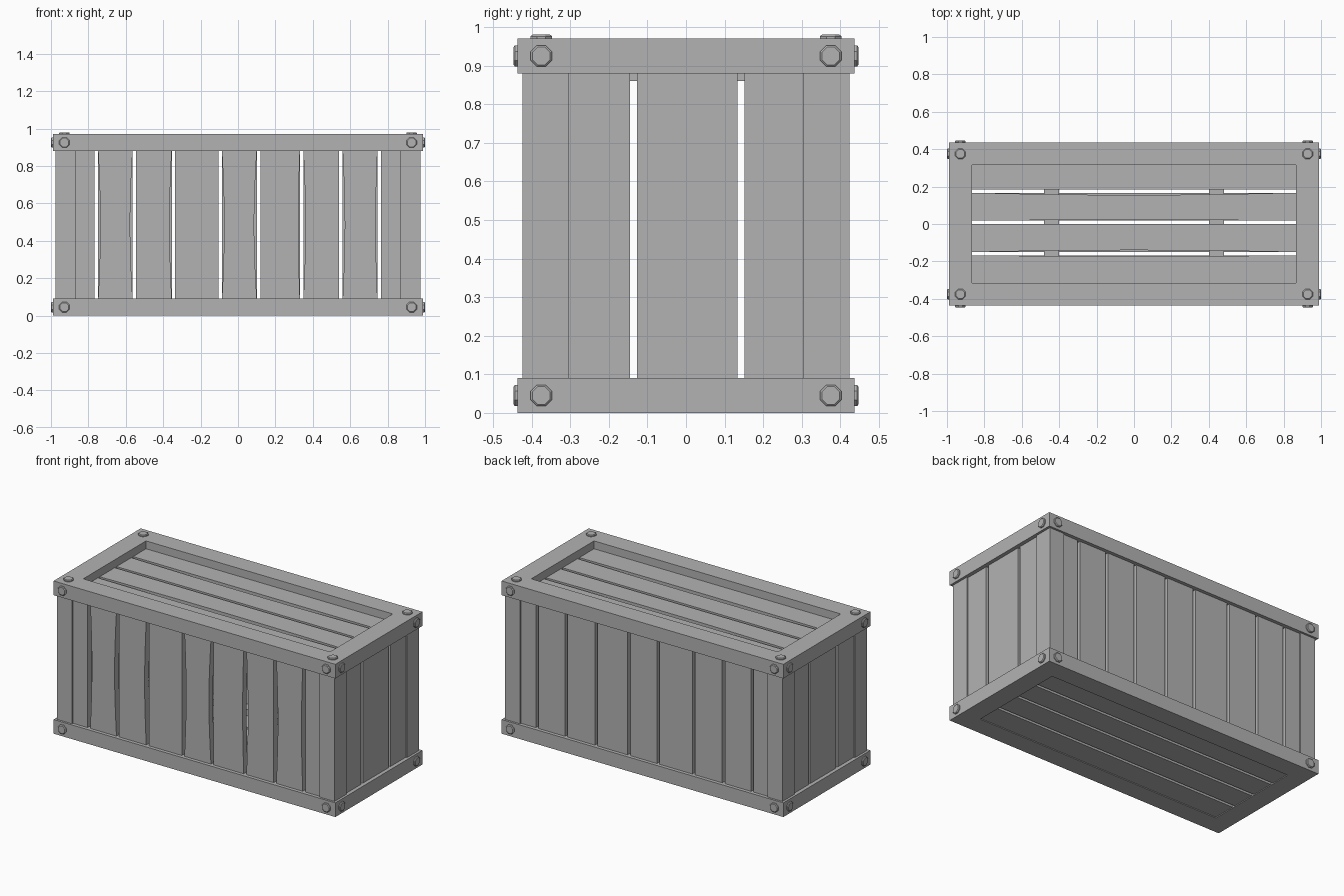
import bpy, bmesh, math
from mathutils import Vector, Matrix

cube = bpy.data.objects.get("Cube")
if cube:
    bpy.data.objects.remove(cube, do_unlink=True)

GREY = bpy.data.materials.new("plain_grey")
GREY.use_nodes = True
GREY.diffuse_color = (0.45, 0.45, 0.45, 1)
GREY.node_tree.nodes["Principled BSDF"].inputs["Base Color"].default_value = (0.45, 0.45, 0.45, 1)

# Overall sizes
HX, HY, TOP = 0.99, 0.437, 0.97
RAIL = 0.09
IX, IY = 0.867, 0.315


def finish(name, bm):
    bmesh.ops.recalc_face_normals(bm, faces=bm.faces)
    mesh = bpy.data.meshes.new(name)
    bm.to_mesh(mesh)
    bm.free()
    mesh.materials.append(GREY)
    obj = bpy.data.objects.new(name, mesh)
    bpy.context.collection.objects.link(obj)
    return obj


def box(name, lo, hi):
    bm = bmesh.new()
    bmesh.ops.create_cube(bm, size=1)
    lo, hi = Vector(lo), Vector(hi)
    for v in bm.verts:
        v.co = (lo + hi) / 2 + v.co * (hi - lo)
    return finish(name, bm)


def frame(name, z0, z1):
    """Rectangular ring made of a four-corner cross-section swept round."""
    bm = bmesh.new()
    rings = []
    for sx, sy in ((-1, -1), (1, -1), (1, 1), (-1, 1)):
        section = ((HX, HY, z0), (HX, HY, z1), (IX, IY, z1), (IX, IY, z0))
        rings.append([bm.verts.new((sx * x, sy * y, z)) for x, y, z in section])
    for i in range(4):
        a, b = rings[i], rings[(i + 1) % 4]
        for j in range(4):
            k = (j + 1) % 4
            bm.faces.new((a[j], b[j], b[k], a[k]))
    return finish(name, bm)


def plank(name, axes, across, along, depth, pinch=(0, 0)):
    """Board whose long edges can be worn inwards; axes = across, along, depth."""
    bm = bmesh.new()
    steps = 6 if any(pinch) else 1
    rings = []
    for i in range(steps + 1):
        t = i / steps
        wear = math.sin(math.pi * t)
        u0, u1 = across[0] + pinch[0] * wear, across[1] - pinch[1] * wear
        ring = []
        for u, w in ((u0, depth[0]), (u1, depth[0]), (u1, depth[1]), (u0, depth[1])):
            co = [0, 0, 0]
            co[axes[0]], co[axes[2]] = u, w
            co[axes[1]] = along[0] + (along[1] - along[0]) * t
            ring.append(bm.verts.new(co))
        rings.append(ring)
    for a, b in zip(rings, rings[1:]):
        for j in range(4):
            k = (j + 1) % 4
            bm.faces.new((a[j], a[k], b[k], b[j]))
    bm.faces.new(rings[0])
    bm.faces.new(rings[-1])
    return finish(name, bm)


def planks(name, axes, start, gaps, end, along, depth, worn={}):
    """Row of boards between start and end, split at the gap centres."""
    lows = [start] + [g + 0.009 for g in gaps]
    highs = [g - 0.009 for g in gaps] + [end]
    for i, span in enumerate(zip(lows, highs)):
        plank(f"{name}_{i + 1}", axes, span, along, depth, worn.get(i, (0, 0)))


def bolt(name, pos, normal):
    """Eight-sided bolt head with a chamfered cap."""
    bm = bmesh.new()
    for r0, r1, h0, h1 in ((0.03, 0.03, -0.005, 0.006), (0.03, 0.025, 0.006, 0.01)):
        bmesh.ops.create_cone(bm, cap_ends=True, segments=8, radius1=r0, radius2=r1, depth=h1 - h0,
                              matrix=Matrix.Translation((0, 0, (h0 + h1) / 2))
                              @ Matrix.Rotation(math.pi / 8, 4, "Z"))
    turn = Vector(normal).to_track_quat("Z", "Y").to_matrix().to_4x4()
    bm.transform(Matrix.Translation(pos) @ turn)
    return finish(name, bm)


# Top and bottom frames
frame("bottom_frame", 0, RAIL)
frame("top_frame", TOP - RAIL, TOP)

# Corner posts
for sx, nx in ((-1, "right"), (1, "left")):
    for sy, ny in ((-1, "front"), (1, "back")):
        xs = sorted((sx * 0.87, sx * 0.975))
        ys = sorted((sy * 0.305, sy * 0.424))
        box(f"{ny}_{nx}_post", (xs[0], ys[0], RAIL), (xs[1], ys[1], TOP - RAIL))

# Long walls; the front boards are worn along their edges
upright = (RAIL - 0.01, TOP - RAIL + 0.01)
wall_gaps = (-0.757, -0.554, -0.345, -0.095, 0.11, 0.34, 0.55, 0.755)
worn_front = {1: (0.012, 0.014), 2: (0, 0.012), 4: (0.012, 0.015),
              5: (0, 0.008), 6: (0.012, 0), 7: (0.012, 0.01)}
planks("front_slat", (0, 2, 1), -0.87, wall_gaps, 0.87, upright, (-0.415, -0.375), worn_front)
planks("back_slat", (0, 2, 1), -0.87, wall_gaps, 0.87, upright, (0.375, 0.415))

# End walls
end_gaps = (-0.136, 0.142)
planks("right_slat", (1, 2, 0), -0.305, end_gaps, 0.305, upright, (-0.966, -0.926))
planks("left_slat", (1, 2, 0), -0.305, end_gaps, 0.305, upright, (0.926, 0.966))

# Lid and floor boards
lid_gaps = (-0.159, 0.01, 0.176)
worn_lid = {1: (0, 0.002), 2: (0.002, 0.012), 0: (0, 0.004)}
worn_lid[1] = (0.01, 0)
planks("lid_slat", (1, 0, 2), -IY, lid_gaps, IY, (-IX, IX), (0.88, 0.92), worn_lid)
planks("floor_slat", (1, 0, 2), -IY, lid_gaps, IY, (-IX, IX), (0.005, 0.05))

# Braces under the lid
for sx, side in ((-1, "right"), (1, "left")):
    box(f"{side}_lid_brace", (sx * 0.44 - 0.04, -0.37, 0.86), (sx * 0.44 + 0.04, 0.37, 0.88))

# Corner bolts on the frames
BX, BY = 0.928, 0.375
for sx in (-1, 1):
    for sy in (-1, 1):
        bolt("top_bolt", (sx * BX, sy * BY, TOP), (0, 0, 1))
        for z in (RAIL / 2, TOP - RAIL / 2):
            bolt("long_side_bolt", (sx * BX, sy * HY, z), (0, sy, 0))
            bolt("end_bolt", (sx * HX, sy * BY, z), (sx, 0, 0))
